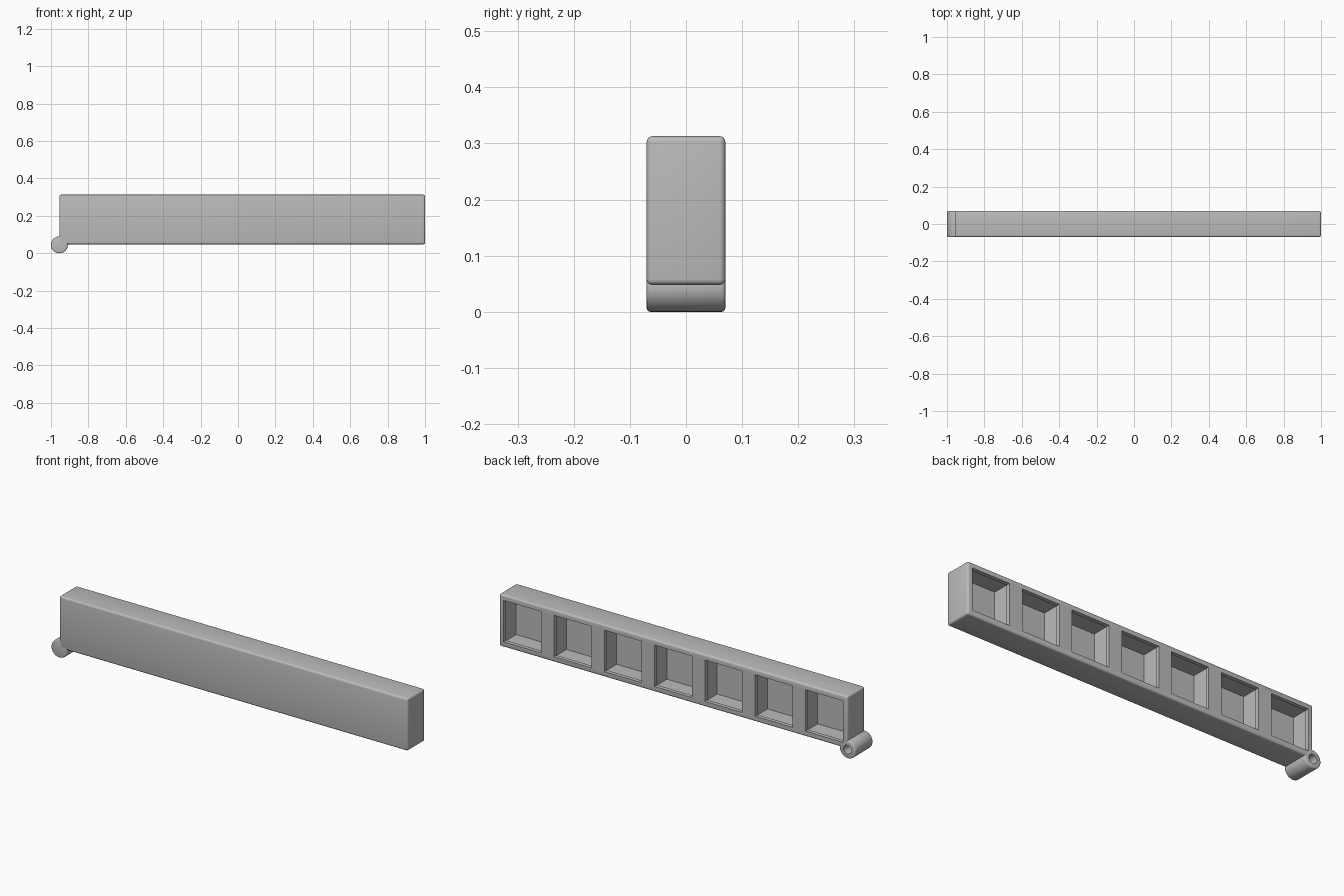
import bpy, bmesh, math
from mathutils import Matrix, Vector

cube = bpy.data.objects.get("Cube")
if cube:
    bpy.data.objects.remove(cube, do_unlink=True)

# Single grey plastic
grey = bpy.data.materials.new("grey_plastic")
grey.use_nodes = True
COLOR = (0.5, 0.5, 0.5, 1)
grey.diffuse_color = COLOR
grey.node_tree.nodes["Principled BSDF"].inputs["Base Color"].default_value = COLOR

X0, X1, Z0, Z1, HALF = -0.955, 1.0, 0.048, 0.313, 0.07
PIVOT_Z, PIVOT_R = 0.045, 0.045


def finish(name, bm, hidden=False):
    mesh = bpy.data.meshes.new(name)
    bm.to_mesh(mesh)
    bm.free()
    mesh.materials.append(grey)
    obj = bpy.data.objects.new(name, mesh)
    bpy.context.collection.objects.link(obj)
    obj.hide_render = hidden
    return obj


def add_box(bm, lo, hi):
    lo, hi = Vector(lo), Vector(hi)
    m = Matrix.Translation((lo + hi) / 2) @ Matrix.Diagonal((*(hi - lo), 1))
    bmesh.ops.create_cube(bm, size=1, matrix=m)


def add_rod(bm, radius, y0, y1):
    m = Matrix.Translation((X0, (y0 + y1) / 2, PIVOT_Z)) @ Matrix.Rotation(math.pi / 2, 4, "X")
    bmesh.ops.create_cone(bm, cap_ends=True, segments=48, radius1=radius,
                          radius2=radius, depth=y1 - y0, matrix=m)


def modify(obj, kind, **settings):
    mod = obj.modifiers.new(kind.title(), kind)
    for key, value in settings.items():
        setattr(mod, key, value)
    bpy.ops.object.select_all(action="DESELECT")
    bpy.context.view_layer.objects.active = obj
    obj.select_set(True)
    bpy.ops.object.modifier_apply(modifier=mod.name)


def cut(obj, cutter):
    modify(obj, "BOOLEAN", operation="DIFFERENCE", object=cutter, solver="EXACT")
    bpy.data.objects.remove(cutter, do_unlink=True)


# Long bar with softened edges
bm = bmesh.new()
add_box(bm, (X0, -HALF, Z0), (X1, HALF, Z1))
bar = finish("bar", bm)
modify(bar, "BEVEL", width=0.01, segments=4)

# Seven square pockets in the back, slightly wider behind a shallow lip
SIZE, PITCH, COUNT = 0.21, 0.282, 7
mid_x, mid_z = (X0 + X1) / 2, (Z0 + Z1) / 2
for half, y0, y1 in ((SIZE / 2, -0.03, 0.1), (SIZE / 2 + 0.004, -0.035, 0.05)):
    bm = bmesh.new()
    for i in range(COUNT):
        x = mid_x + (i - (COUNT - 1) / 2) * PITCH
        add_box(bm, (x - half, y0, mid_z - half), (x + half, y1, mid_z + half))
    cut(bar, finish("pocket_cutter", bm, True))

# Pivot barrel at the lower right corner, with a blind pin hole
bm = bmesh.new()
add_rod(bm, PIVOT_R, -HALF, HALF)
barrel = finish("pivot_barrel", bm)
modify(barrel, "BEVEL", width=0.006, segments=3, limit_method="ANGLE", angle_limit=math.radians(40))
bm = bmesh.new()
add_rod(bm, 0.022, -0.04, 0.1)
cutter = finish("pin_cutter", bm, True)
# The hole also passes through the corner of the bar
modify(bar, "BOOLEAN", operation="DIFFERENCE", object=cutter, solver="EXACT")
cut(barrel, cutter)

bpy.ops.object.select_all(action="DESELECT")
for obj in (bar, barrel):
    obj.select_set(True)
bpy.context.view_layer.objects.active = bar
bpy.ops.object.shade_smooth_by_angle(angle=math.radians(35))
